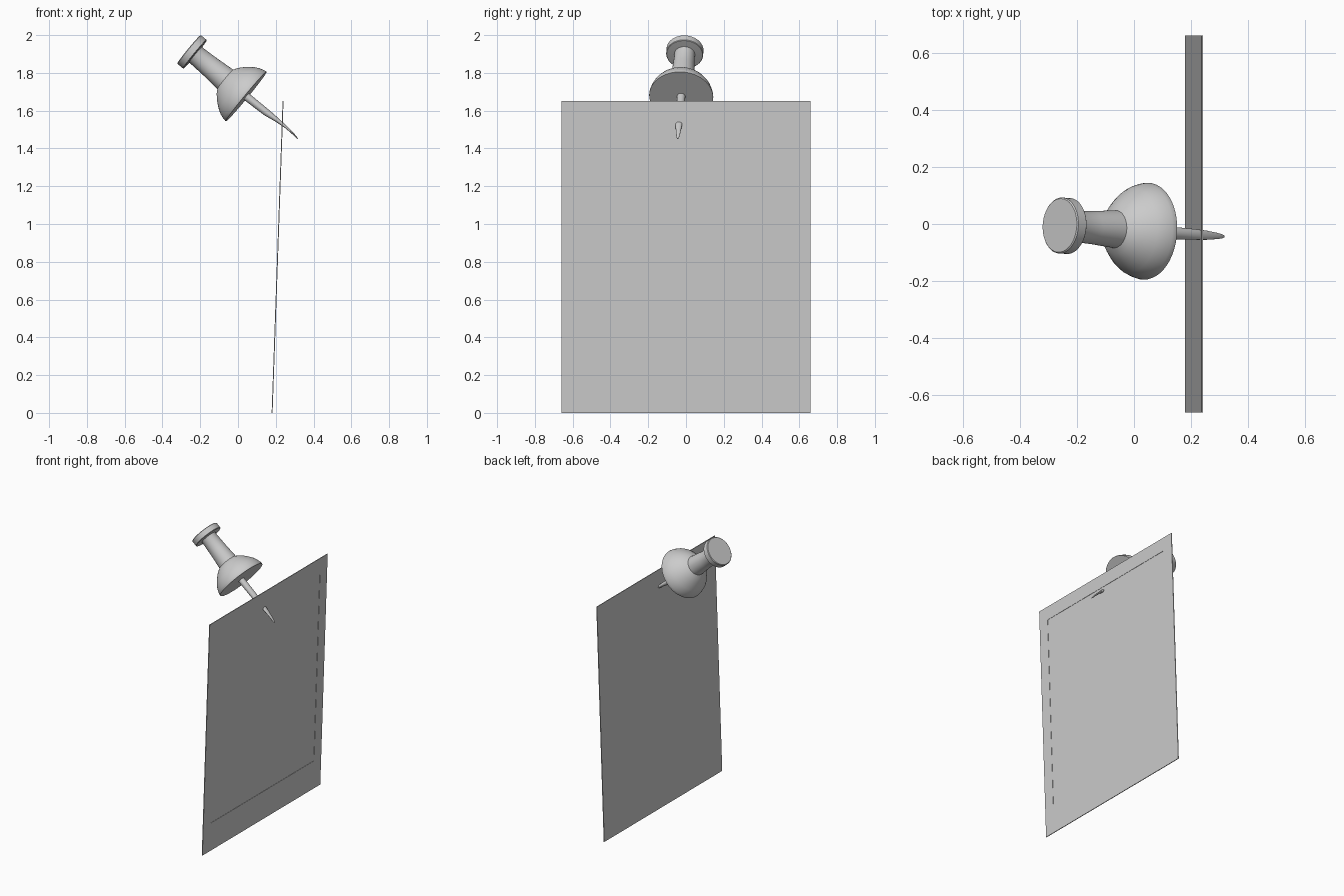
import bpy, bmesh, math
from mathutils import Vector

if "Cube" in bpy.data.objects:
    bpy.data.objects.remove(bpy.data.objects["Cube"])

# Pin frame: axis runs from the cap down to the needle tip
ORIGIN = Vector((-0.26, -0.005, 1.925))
AXIS = Vector((0.772, -0.052, -0.636)).normalized()
SIDE = AXIS.cross(Vector((0.636, 0, 0.772))).normalized()
UP = SIDE.cross(AXIS).normalized()


def finish(name, bm, smooth=True):
    bmesh.ops.recalc_face_normals(bm, faces=bm.faces)
    mesh = bpy.data.meshes.new(name)
    bm.to_mesh(mesh)
    bm.free()
    obj = bpy.data.objects.new(name, mesh)
    bpy.context.collection.objects.link(obj)
    if smooth:
        bpy.ops.object.select_all(action='DESELECT')
        obj.select_set(True)
        bpy.context.view_layer.objects.active = obj
        bpy.ops.object.shade_smooth_by_angle(angle=math.radians(35))
    return obj


def loft(name, rings, sides):
    """Rings are (distance along axis, upward offset, half height, half width)."""
    bm = bmesh.new()
    loops = []
    for s, off, h, w in rings:
        loop = []
        for i in range(sides):
            t = 2 * math.pi * i / sides
            loop.append(bm.verts.new(ORIGIN + AXIS * s + UP * (off + h * math.sin(t))
                                     + SIDE * (w * math.cos(t))))
        loops.append(loop)
    for a, b in zip(loops, loops[1:]):
        for i in range(sides):
            j = (i + 1) % sides
            bm.faces.new((a[i], a[j], b[j], b[i]))
    bm.faces.new(loops[0])
    bm.faces.new(loops[-1])
    return finish(name, bm)


def lathe(name, profile, sides=48):
    return loft(name, [(s, 0, r, r) for s, r in profile], sides)


# Pin head: cap, flared neck and domed collar in one turned body
lathe("pin_head", [
    (0, 0.094), (0.004, 0.098), (0.040, 0.098), (0.043, 0.095), (0.045, 0.055),
    (0.05, 0.053), (0.15, 0.058), (0.25, 0.066),
    (0.262, 0.086), (0.28, 0.107), (0.30, 0.125), (0.325, 0.145),
    (0.35, 0.159), (0.375, 0.167), (0.39, 0.170), (0.394, 0.169)])

# Needle: round shaft flattening into a slightly bent tip
loft("pin_needle", [
    (0.37, 0, 0.022, 0.022), (0.53, 0.003, 0.019, 0.021),
    (0.60, 0.008, 0.012, 0.019), (0.66, 0.009, 0.007, 0.016),
    (0.71, 0.006, 0.005, 0.011), (0.738, 0.002, 0.004, 0.007),
    (0.747, 0, 0.002, 0.003)], 24)

# Paper sheet: thin leaning card with a shallow recessed picture area
HALF, TOP, THICK = 0.66, 1.65, 0.005
PANEL = ((-0.58, 0.20), (0.58, 0.20), (0.58, 1.555), (-0.58, 1.555))
OUTER = ((-HALF, 0), (HALF, 0), (HALF, TOP), (-HALF, TOP))


def on_sheet(bm, points, depth):
    return [bm.verts.new((0.178 + 0.058 * z / TOP + depth, y, z)) for y, z in points]


bm = bmesh.new()
back = on_sheet(bm, OUTER, 0)
front = on_sheet(bm, OUTER, THICK)
rim = on_sheet(bm, PANEL, THICK)
floor = on_sheet(bm, PANEL, THICK - 0.002)
for a, b in ((back, front), (front, rim), (rim, floor)):
    for i in range(4):
        j = (i + 1) % 4
        bm.faces.new((a[i], a[j], b[j], b[i]))
bm.faces.new(back)
bm.faces.new(floor)
finish("paper_sheet", bm, smooth=False)
